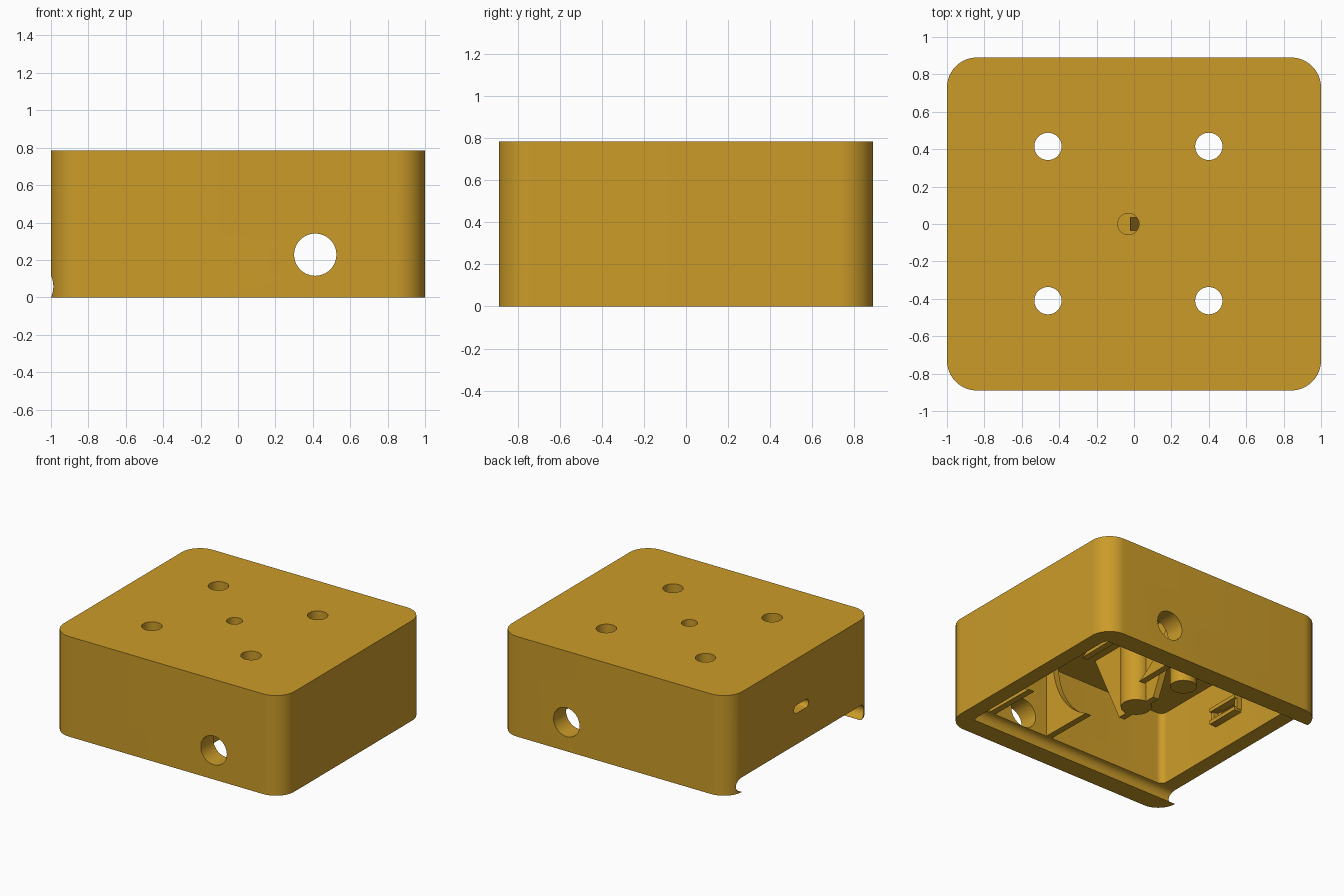
import bpy, bmesh, math
from mathutils import Vector

if "Cube" in bpy.data.objects:
    bpy.data.objects.remove(bpy.data.objects["Cube"])

W, D, H = 1.0, 0.89, 0.785      # half width, half depth, height
IX, IY, CEIL = 0.88, 0.735, 0.69  # cavity half sizes and ceiling height

mat = bpy.data.materials.new("mustard plastic")
mat.diffuse_color = (0.60, 0.33, 0.022, 1)
mat.use_nodes = True
mat.node_tree.nodes["Principled BSDF"].inputs["Base Color"].default_value = mat.diffuse_color


def prism(name, pts, a, b, axis):
    """Extrude a 2D profile from a to b along an axis."""
    place = {'X': lambda p, t: (t, p[0], p[1]),
             'Y': lambda p, t: (p[0], t, p[1]),
             'Z': lambda p, t: (p[0], p[1], t)}[axis]
    bm = bmesh.new()
    face = bm.faces.new([bm.verts.new(place(p, a)) for p in pts])
    ext = bmesh.ops.extrude_face_region(bm, geom=[face])
    shift = Vector(place((0, 0), b - a))
    bmesh.ops.translate(bm, vec=shift,
                        verts=[v for v in ext['geom'] if isinstance(v, bmesh.types.BMVert)])
    bmesh.ops.recalc_face_normals(bm, faces=bm.faces)
    me = bpy.data.meshes.new(name)
    bm.to_mesh(me)
    bm.free()
    me.materials.append(mat)
    ob = bpy.data.objects.new(name, me)
    bpy.context.collection.objects.link(ob)
    return ob


def arc(cx, cy, r, a0, a1, n):
    return [(cx + r * math.cos(math.radians(a0 + (a1 - a0) * i / n)),
             cy + r * math.sin(math.radians(a0 + (a1 - a0) * i / n))) for i in range(n + 1)]


def circle(cx, cy, r, n=48):
    return arc(cx, cy, r, 0, 360, n)[:-1]


def rounded(hx, hy, r, n=16, cx=0, cy=0):
    pts = []
    for k, (sx, sy) in enumerate([(1, 1), (-1, 1), (-1, -1), (1, -1)]):
        pts += arc(cx + sx * (hx - r), cy + sy * (hy - r), r, 90 * k, 90 * k + 90, n)
    return pts


def cut(target, cutter):
    m = target.modifiers.new("cut", 'BOOLEAN')
    m.operation, m.solver, m.object = 'DIFFERENCE', 'EXACT', cutter
    bpy.context.view_layer.objects.active = target
    bpy.ops.object.modifier_apply(modifier=m.name)
    bpy.data.objects.remove(cutter)


# housing shell with rounded corners, open underneath
housing = prism("housing", rounded(W, D, 0.16), 0, H, 'Z')
cut(housing, prism("cavity_cutter", rounded(IX, IY, 0.05, 8), -0.1, CEIL, 'Z'))

# sliding lid channel with half-round sides, open at the left end
r = 0.0575
lid = ([(0.7349, -0.1)] + arc(0.7349, r, r, -90, 90, 12)
       + arc(-0.7349, r, r, 90, 270, 12) + [(-0.7349, -0.1)])
cut(housing, prism("lid_cutter", lid, -1.2, IX - 0.01, 'X'))

# cable holes through front and back walls
cut(housing, prism("cable_cutter", circle(0.413, 0.228, 0.113), -1.2, 1.2, 'Y'))

# mounting holes in the top
for x in (-0.46, 0.40):
    for y in (-0.41, 0.415):
        cut(housing, prism("mount_cutter", circle(x, y, 0.073), 0.6, 1, 'Z'))
cut(housing, prism("centre_cutter", circle(-0.03, 0, 0.057), 0.6, 1, 'Z'))

# connector slot in the left wall
cut(housing, prism("slot_cutter", rounded(0.09, 0.032, 0.031, 8, 0.0, 0.39), -1.2, -0.8, 'X'))

# retaining ribs above and below the connector slot
ribs = []
for z in (0.34, 0.44):
    ribs.append(prism("connector_rib", rounded(0.14, 0.015, 0.004, 2, 0.0, z), -0.89, -0.82, 'X'))
for y in (-0.13, 0.13):
    ribs.append(prism("connector_stop", rounded(0.015, 0.05, 0.004, 2, y, 0.39), -0.89, -0.84, 'X'))

# two pairs of cradle walls hollowed by a round opening
parts = []
for x in (0.15, 0.68):
    for s in (-1, 1):
        curve = arc(0, 0.70, 0.66, -63.5, 0, 24)
        pts = [(0.75, 0.70), (0.75, 0.115)] + curve
        parts.append(prism("cradle_wall", [(s * y, z) for y, z in pts], x, x + 0.05, 'X'))

# tapered centre web with a rounded column under the centre hole
web = prism("centre_web", [(-0.19, 0.11), (0.19, 0.11), (0.46, 0.70), (-0.46, 0.70)], -0.07, -0.02, 'X')
column = prism("centre_column", circle(-0.02, 0, 0.11), 0.11, 0.70, 'Z')
for ob in (web, column):
    cut(ob, prism("bore_cutter", circle(-0.03, 0, 0.0572), 0.45, 1, 'Z'))
# sloped run-out on the right half of the bore
cut(column, prism("slope_cutter", [(-0.02, 0.46), (-0.02, 0.45), (0.026, 0.30), (0.026, 0.46)],
                  -0.035, 0.035, 'Y'))

# hanging boss
boss = prism("boss", circle(-0.46, 0, 0.095), 0.44, 0.70, 'Z')

# smooth the curves, keep the edges sharp
bpy.ops.object.select_all(action='DESELECT')
for ob in [housing, web, column, boss] + parts + ribs:
    ob.select_set(True)
bpy.context.view_layer.objects.active = housing
bpy.ops.object.shade_smooth_by_angle(angle=math.radians(30))
